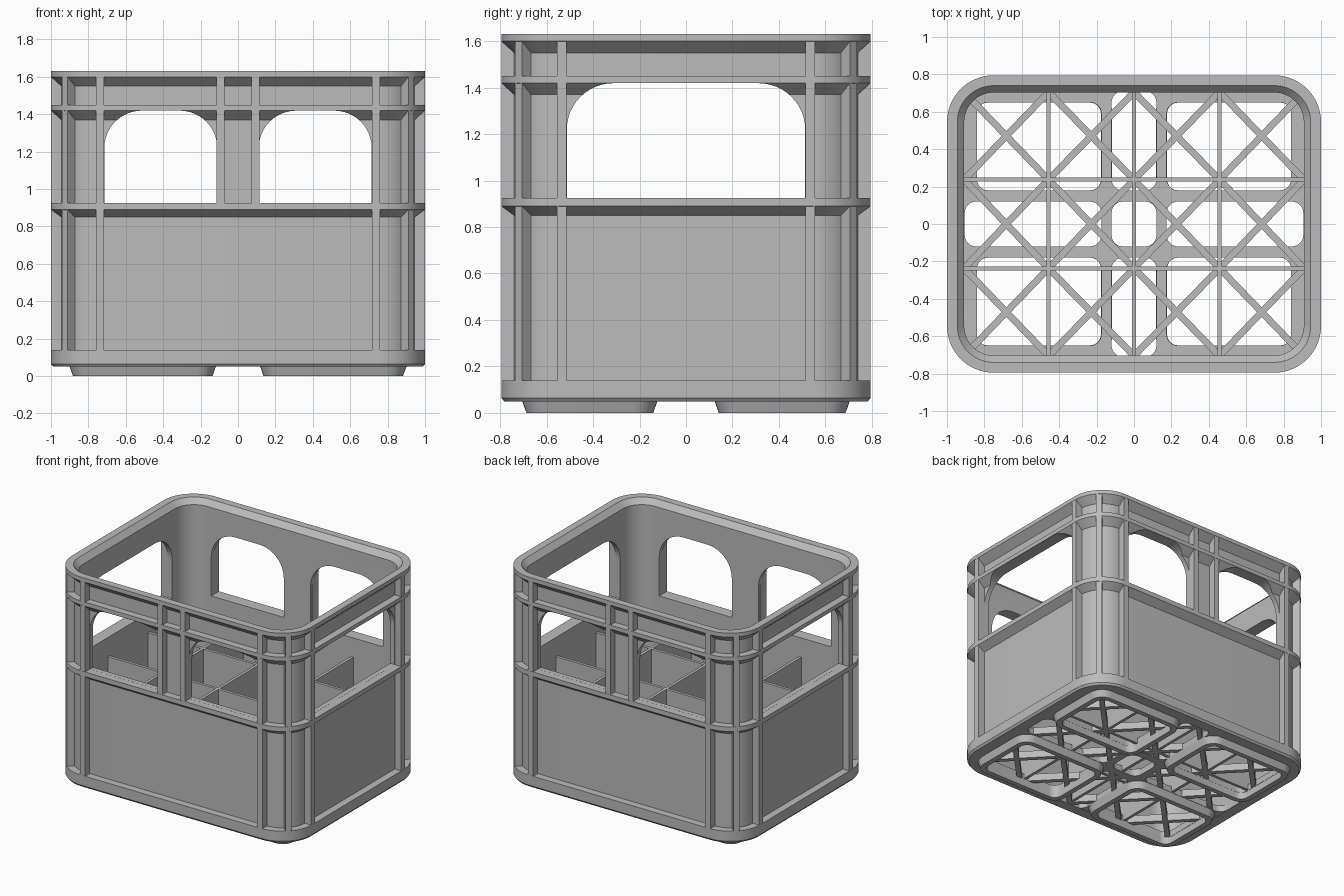
import bpy, bmesh, math
from mathutils import Matrix

if "Cube" in bpy.data.objects:
    bpy.data.objects.remove(bpy.data.objects["Cube"])

HX, HY, R = 1.0, 0.795, 0.25      # outer half sizes and corner radius
TOP, REC, WALL = 1.63, 0.055, 0.092

mat = bpy.data.materials.new("crate_grey")
mat.diffuse_color = (0.5, 0.5, 0.5, 1)
mat.use_nodes = True
mat.node_tree.nodes["Principled BSDF"].inputs["Base Color"].default_value = mat.diffuse_color


def rounded_rect(hx, hy, r, seg=10, cx=0, cy=0):
    pts = []
    for q, (sx, sy) in enumerate([(1, 1), (-1, 1), (-1, -1), (1, -1)]):
        for i in range(seg + 1):
            a = math.pi / 2 * (q + i / seg)
            pts.append((cx + sx * (hx - r) + r * math.cos(a),
                        cy + sy * (hy - r) + r * math.sin(a)))
    return pts


def finish(bm, name):
    bmesh.ops.recalc_face_normals(bm, faces=bm.faces)
    me = bpy.data.meshes.new(name)
    bm.to_mesh(me)
    bm.free()
    me.materials.append(mat)
    ob = bpy.data.objects.new(name, me)
    bpy.context.collection.objects.link(ob)
    return ob


def activate(ob):
    bpy.ops.object.select_all(action='DESELECT')
    ob.select_set(True)
    bpy.context.view_layer.objects.active = ob


def smooth(ob):
    activate(ob)
    bpy.ops.object.shade_smooth_by_angle(angle=math.radians(30))


def ring(name, sections, cx=0, cy=0, seg=10):
    """Closed loft through rounded rectangles (hx, hy, r, z)."""
    bm = bmesh.new()
    loops = [[bm.verts.new((x, y, z)) for x, y in rounded_rect(hx, hy, r, seg, cx, cy)]
             for hx, hy, r, z in sections]
    n = len(loops[0])
    for a, b in zip(loops, loops[1:] + loops[:1]):
        for i in range(n):
            j = (i + 1) % n
            bm.faces.new((a[i], a[j], b[j], b[i]))
    return finish(bm, name)


def boxes(name, items):
    """Items are (centre, size, z rotation)."""
    bm = bmesh.new()
    for c, s, rot in items:
        m = Matrix.Translation(c) @ Matrix.Rotation(rot, 4, 'Z') @ Matrix.Diagonal((*s, 1))
        bmesh.ops.create_cube(bm, size=1, matrix=m)
    return finish(bm, name)


# Crate wall: recessed skin with horizontal ribs, sloped undersides, chamfered rim
profile = [(0.012, 0.05), (0, 0.065), (0, 0.14), (REC, 0.14),
           (REC, 0.85), (0, 0.89), (0, 0.925), (REC, 0.925),
           (REC, 1.37), (0, 1.42), (0, 1.45), (REC, 1.45),
           (REC, 1.55), (0, 1.60), (0, TOP), (REC, TOP),
           (WALL, TOP - 0.04), (WALL, 0.05)]
wall = ring("crate_wall", [(HX - o, HY - o, R - o, z) for o, z in profile], seg=14)


# Arched hand openings
def arch_cutter(name, half, cx, side):
    z0, z1, r = 0.9255, 1.419, 0.2
    pts = [(-half, z0), (half, z0)]
    for q in (0, 1):
        for i in range(13):
            a = math.pi / 2 * (q + i / 12)
            pts.append(((1 - 2 * q) * (half - r) + r * math.cos(a), z1 - r + r * math.sin(a)))
    bm = bmesh.new()
    ends = []
    for d in (-1.5, 1.5):
        ends.append([bm.verts.new((d, cx + u, z) if side else (cx + u, d, z)) for u, z in pts])
        bm.faces.new(ends[-1])
    n = len(pts)
    for i in range(n):
        j = (i + 1) % n
        bm.faces.new((ends[0][i], ends[0][j], ends[1][j], ends[1][i]))
    ob = finish(bm, name)
    ob.hide_render = True
    return ob


cutters = [arch_cutter("left_opening", 0.302, -0.413, False),
           arch_cutter("right_opening", 0.302, 0.413, False),
           arch_cutter("end_opening", 0.513, 0, True)]
for c in cutters:
    mod = wall.modifiers.new("opening", 'BOOLEAN')
    mod.operation, mod.solver, mod.object = 'DIFFERENCE', 'EXACT', c
    activate(wall)
    bpy.ops.object.modifier_apply(modifier=mod.name)
    bpy.data.objects.remove(c)
smooth(wall)

# Vertical ribs on sides, ends and corners
ribs = []
D, W = 0.07, 0.042
zc, zh = (0.12 + 1.61) / 2, 1.61 - 0.12
uc, uh = (0.91 + 1.61) / 2, 1.61 - 0.91
for s in (-1, 1):
    for t in (-1, 1):
        ribs.append(((s * 0.737, t * (HY - D / 2 - 0.001), zc), (W, D, zh), 0))
        ribs.append(((s * 0.094, t * (HY - D / 2 - 0.001), uc), (W, D, uh), 0))
        ribs.append(((s * (HX - D / 2 - 0.001), t * 0.535, zc), (D, W, zh), 0))
        k = (R - D / 2 - 0.002) * math.sqrt(0.5)
        ribs.append(((s * (HX - R + k), t * (HY - R + k), zc), (D, W, zh), s * t * math.pi / 4))
boxes("vertical_ribs", ribs)

# Floor plate with nine rounded holes
floor_cu = bpy.data.curves.new("floor_plate", 'CURVE')
floor_cu.dimensions, floor_cu.fill_mode, floor_cu.extrude = '2D', 'BOTH', 0.024
holes = [(0.93, 0.73, 0.17, 0, 0), (0.12, 0.12, 0.06, 0, 0)]
for s in (-1, 1):
    holes.append((0.365, 0.12, 0.06, s * 0.54, 0))
    holes.append((0.12, 0.265, 0.06, 0, s * 0.445))
    holes += [(0.3325, 0.235, 0.06, s * 0.5075, t * 0.415) for t in (-1, 1)]
for hx, hy, r, cx, cy in holes:
    pts = rounded_rect(hx, hy, r, 6, cx, cy)
    sp = floor_cu.splines.new('POLY')
    sp.points.add(len(pts) - 1)
    for p, (x, y) in zip(sp.points, pts):
        p.co = (x, y, 0, 1)
    sp.use_cyclic_u = True
floor = bpy.data.objects.new("floor_plate", floor_cu)
floor.location.z = 0.076
bpy.context.collection.objects.link(floor)
floor_cu.materials.append(mat)
activate(floor)
bpy.ops.object.convert(target='MESH')

# Four tapered foot rings
for s in (-1, 1):
    for t in (-1, 1):
        foot = ring("foot_ring", [(0.373, 0.273, 0.09, 0), (0.3925, 0.2925, 0.11, 0.055),
                                  (0.3325, 0.235, 0.06, 0.055), (0.3325, 0.235, 0.06, 0)],
                    s * 0.5095, t * 0.414, 8)
        smooth(foot)

# Bottle dividers
dz, dh = (0.06 + 0.78) / 2, 0.72
boxes("dividers", [((x, 0, dz), (0.022, 1.42, dh), 0) for x in (-0.457, 0, 0.457)]
      + [((0, y, dz), (1.83, 0.022, dh), 0) for y in (-0.237, 0.237)])

# Crossed floor bars, one X per cell
xs = [-0.908, -0.457, 0, 0.457, 0.908]
ys = [-0.705, -0.237, 0.237, 0.705]
bars = []
for x0, x1 in zip(xs, xs[1:]):
    for y0, y1 in zip(ys, ys[1:]):
        a = math.atan2(y1 - y0, x1 - x0)
        length = math.hypot(x1 - x0, y1 - y0)
        for s in (-1, 1):
            bars.append((((x0 + x1) / 2, (y0 + y1) / 2, 0.083), (length, 0.036, 0.054), s * a))
boxes("floor_cross_bars", bars)
